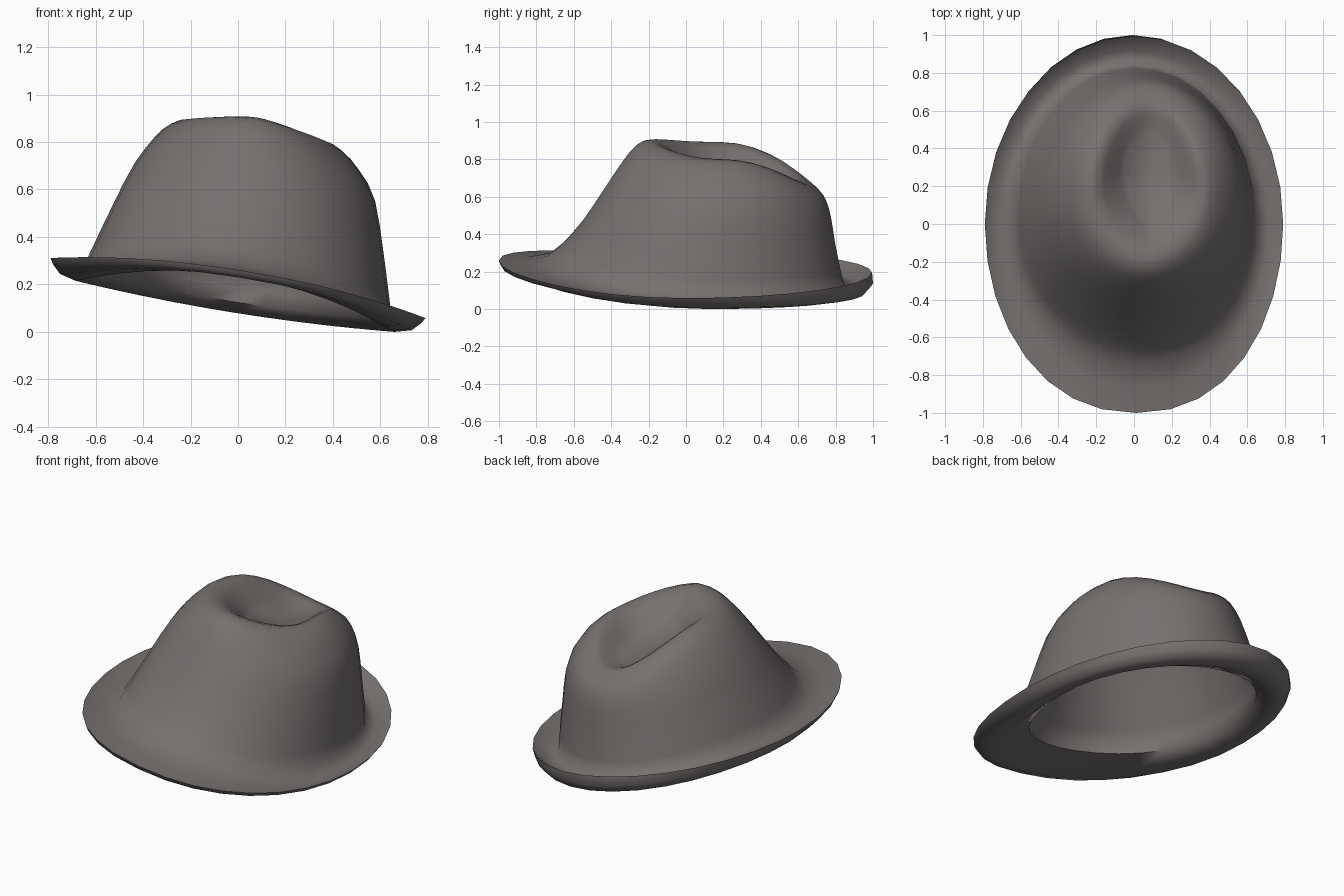
import bpy
import bmesh
import math

old = bpy.data.objects.get("Cube")
if old:
    bpy.data.objects.remove(old, do_unlink=True)

SEGMENTS = 32
TILT = math.radians(9.1)
BASE = 0.19  # height of the tilt pivot

# Each ring: half width, front y, back y, y of widest point,
#            front z, side z, back z, pointedness of the front
BRIM = [
    (.59, -.64, .77, .1, .25, .165, .13, 1),      # head opening
    (.68, -.84, .88, .12, .24, .112, .085, .95),  # underside
    (.75, -.94, .96, .06, .235, .13, .095, .9),
    (.785, -.99, 1, 0, .24, .165, .14, .9),       # lower edge
    (.80, -1, .995, 0, .265, .19, .2, .9),        # upper edge
    (.73, -.86, .92, 0, .265, .155, .13, .95),    # top valley
    (.655, -.74, .845, .02, .29, .185, .13, 1),
]
CROWN = [
    (.63, -.67, .825, .05, .345, .27, .22, 1),
    (.58, -.56, .797, .08, .47, .44, .36, 1),
    (.512, -.42, .775, .12, .68, .645, .5, 1.02),
    (.435, -.34, .745, .15, .8, .765, .6, 1.05),
    (.365, -.27, .69, .17, .885, .833, .655, 1.1),
    (.285, -.19, .62, .19, .918, .86, .695, 1.3),  # ridge
    (.2, -.09, .55, .25, .87, .785, .685, 1.6),    # dent
    (.13, .02, .47, .28, .77, .72, .675, 1.5),
]
DENT_FLOOR = (0, .28, .7)


def lean(x, y, z):
    """Tip the hat sideways, towards its left."""
    h = z - BASE
    return (x * math.cos(TILT) + min(h, .5) * math.sin(TILT), y,
            BASE + h * math.cos(TILT) - x * math.sin(TILT))


def add_ring(bm, ring):
    width, front, back, mid, z_front, z_side, z_back, point = ring
    verts = []
    for i in range(SEGMENTS):
        a = math.tau * i / SEGMENTS
        c, s = math.cos(a), math.sin(a)
        reach, z_end, power = (back - mid, z_back, 1) if s > 0 else (mid - front, z_front, point)
        x = math.copysign(abs(c) ** power, c) * width
        z = z_side * c * c + z_end * s * s
        verts.append(bm.verts.new(lean(x, mid + s * reach, z)))
    return verts


def rounded(rings):
    """Add a smoothly curved in-between ring after every ring."""
    result = []
    last = len(rings) - 1
    for i in range(last):
        group = rings[max(i - 1, 0)], rings[i], rings[i + 1], rings[min(i + 2, last)]
        result.append(rings[i])
        result.append(tuple((9 * (b + c) - a - d) / 16 for a, b, c, d in zip(*group)))
    return result + [rings[last]]


def lining_ring(ring):
    """Shrink a crown ring to make the inside of the felt."""
    width, front, back, mid, *heights, point = ring
    k = .95
    return (width * k, mid + (front - mid) * k, mid + (back - mid) * k, mid,
            *[z - .03 for z in heights], point)


def cap(bm, ring, tip):
    centre = bm.verts.new(tip)
    for a, b in zip(ring, ring[1:] + ring[:1]):
        bm.faces.new((a, b, centre))


# One felt shell: lining, brim underside, brim top, crown and dent
bm = bmesh.new()
crown = rounded(CROWN)
lining = [lining_ring(r) for r in reversed(crown)]
loops = [add_ring(bm, r) for r in lining + BRIM + crown]
for low, high in zip(loops, loops[1:]):
    for i in range(SEGMENTS):
        j = (i + 1) % SEGMENTS
        bm.faces.new((low[i], low[j], high[j], high[i]))
x, y, z = DENT_FLOOR
cap(bm, loops[0], lean(x, y, z - .03))
cap(bm, loops[-1], lean(x, y, z))
bmesh.ops.recalc_face_normals(bm, faces=bm.faces[:])
mesh = bpy.data.meshes.new("felt_hat")
bm.to_mesh(mesh)
bm.free()
hat = bpy.data.objects.new("felt_hat", mesh)
bpy.context.collection.objects.link(hat)

# Warm grey felt
felt = bpy.data.materials.new("warm_grey_felt")
felt.use_nodes = True
colour = (.18, .165, .16, 1)
felt.diffuse_color = colour
shader = felt.node_tree.nodes["Principled BSDF"]
shader.inputs["Base Color"].default_value = colour
shader.inputs["Roughness"].default_value = .9
mesh.materials.append(felt)

# Stand on the ground
lowest = min(v.co.z for v in mesh.vertices)
for v in mesh.vertices:
    v.co.z -= lowest

bpy.ops.object.select_all(action="DESELECT")
hat.select_set(True)
bpy.context.view_layer.objects.active = hat
bpy.ops.object.shade_smooth_by_angle(angle=math.radians(80))
